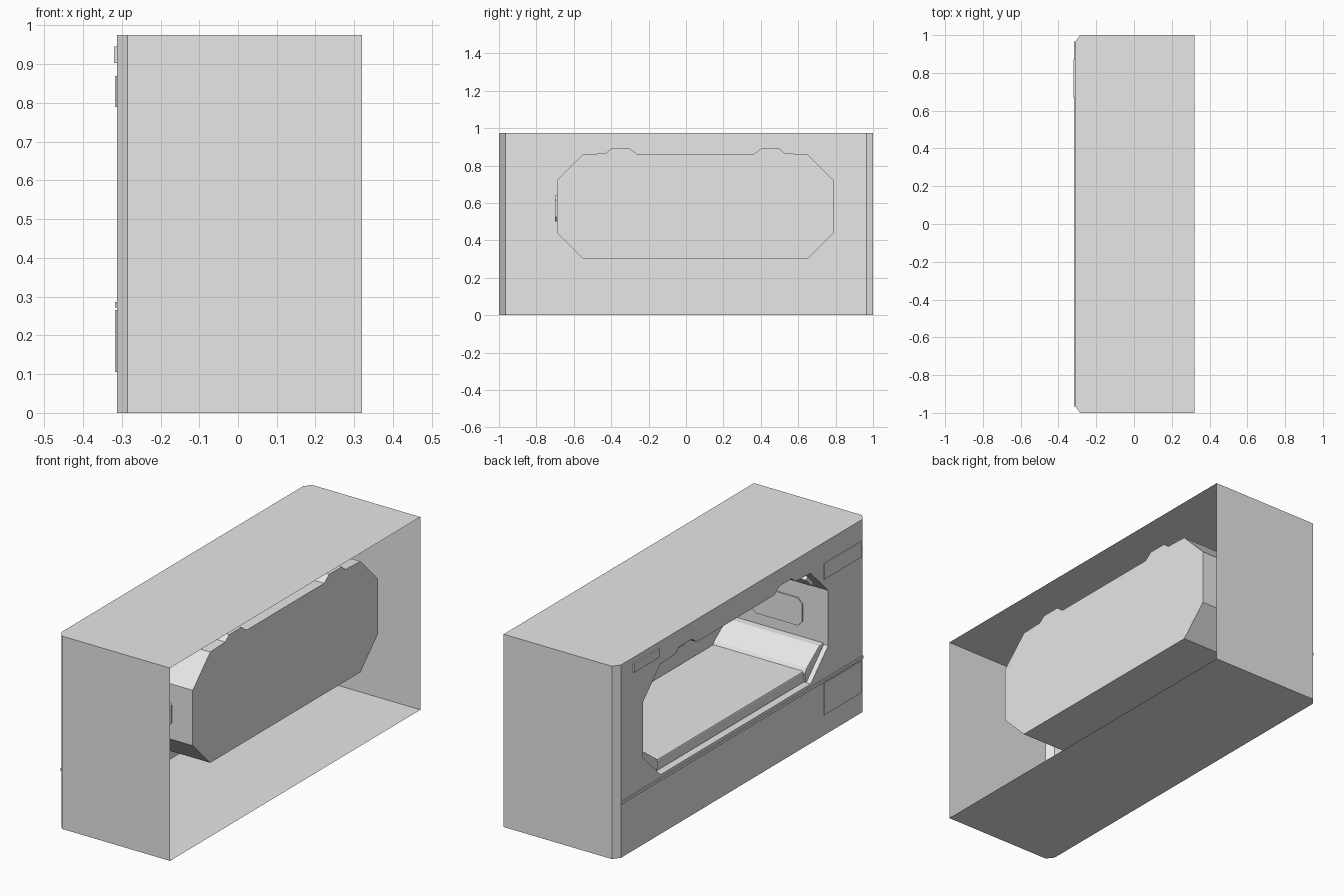
import bpy, bmesh, math
from mathutils import Matrix, Vector

cube = bpy.data.objects.get("Cube")
if cube:
    bpy.data.objects.remove(cube, do_unlink=True)

grey = bpy.data.materials.new("plain_grey")
grey.use_nodes = True
COLOUR = (0.8, 0.8, 0.8, 1)
grey.diffuse_color = COLOUR
grey.node_tree.nodes["Principled BSDF"].inputs["Base Color"].default_value = COLOUR

MID = 0.05          # middle of the alcove along y
FRONT = -0.312      # x of the pierced wall
BACK = 0.23         # x of the alcove back wall
HEIGHT = 0.975


def finish(name, bm, flip=False):
    bmesh.ops.recalc_face_normals(bm, faces=bm.faces)
    if flip:
        bmesh.ops.reverse_faces(bm, faces=bm.faces)
    mesh = bpy.data.meshes.new(name)
    bm.to_mesh(mesh)
    bm.free()
    mesh.materials.append(grey)
    obj = bpy.data.objects.new(name, mesh)
    bpy.context.collection.objects.link(obj)
    return obj


def place(axis, p, t):
    return (t, p[0], p[1]) if axis == "x" else (p[0], t, p[1])


def prism(name, pts, axis, start, end, caps=(True, True), flip=False):
    """Extrude a closed outline along an axis, with optional end caps."""
    bm = bmesh.new()
    a = [bm.verts.new(place(axis, p, start)) for p in pts]
    b = [bm.verts.new(place(axis, p, end)) for p in pts]
    for i in range(len(pts)):
        j = (i + 1) % len(pts)
        bm.faces.new((a[i], a[j], b[j], b[i]))
    for loop, wanted in zip((a, b), caps):
        if wanted:
            bm.faces.new(loop)
    return finish(name, bm, flip)


def rect(u0, u1, v0, v1):
    return [(u0, v0), (u1, v0), (u1, v1), (u0, v1)]


def cut_rect(u0, u1, v0, v1, c):
    """Rectangle with clipped corners."""
    return [(u0 + c, v0), (u1 - c, v0), (u1, v0 + c), (u1, v1 - c),
            (u1 - c, v1), (u0 + c, v1), (u0, v1 - c), (u0, v0 + c)]


def soften(obj, width):
    mod = obj.modifiers.new("soft_edges", "BEVEL")
    mod.width, mod.segments = width, 2
    mod.limit_method = "ANGLE"
    mod.angle_limit = math.radians(25)


# Alcove outline: clipped rectangle with two raised channels along its ceiling
half = [(0.60, 0.30), (0.74, 0.44), (0.74, 0.72), (0.60, 0.86),
        (0.48, 0.865), (0.45, 0.89), (0.35, 0.89), (0.31, 0.86)]
outline = [(MID + y, z) for y, z in half] + [(MID - y, z) for y, z in reversed(half)]

# Outer casing: thin shell, open on one long side, pierced on the other
bm = bmesh.new()
plan = [(0.32, -1), (-0.285, -1), (FRONT, -0.965), (FRONT, 0.965), (-0.285, 1), (0.32, 1)]
low = [bm.verts.new((x, y, 0)) for x, y in plan]
high = [bm.verts.new((x, y, HEIGHT)) for x, y in plan]
bm.faces.new(low)
bm.faces.new(high)
for i in (0, 1, 3, 4):
    bm.faces.new((low[i], low[i + 1], high[i + 1], high[i]))
hole = [bm.verts.new((FRONT, y, z)) for y, z in outline]
border = [low[2], low[3], high[3], high[2]]
edges = []
for loop in (border, hole):
    for i, v in enumerate(loop):
        w = loop[(i + 1) % len(loop)]
        edges.append(bm.edges.get((v, w)) or bm.edges.new((v, w)))
bmesh.ops.triangle_fill(bm, edges=edges, use_beauty=True, normal=Vector((-1, 0, 0)))
finish("outer_casing", bm)

# Alcove lining, open toward the pierced wall
prism("alcove_lining", outline, "x", FRONT, BACK, caps=(False, True), flip=True)

# Mattress and the sloping pads at its two ends
bed = prism("mattress", rect(MID - 0.60, MID + 0.60, 0.302, 0.36), "x", -0.28, BACK - 0.002)
soften(bed, 0.006)
pad = [(0.595, 0.305), (0.585, 0.355), (0.60, 0.375), (0.70, 0.448),
       (0.738, 0.45), (0.738, 0.44), (0.602, 0.304)]
for name, s in (("head_pad", -1), ("foot_pad", 1)):
    soften(prism(name, [(MID + s * y, z) for y, z in pad], "x", -0.29, BACK - 0.002), 0.005)

# Panels inside the alcove
prism("end_wall_panel", cut_rect(-0.17, 0.115, 0.50, 0.64, 0.025), "y", -0.70, -0.684)
prism("back_wall_panel", cut_rect(-0.33, 0.43, 0.45, 0.735, 0.03), "x", BACK - 0.008, BACK - 0.0005)

# Reading lamp on the upper slope at the head end
bm = bmesh.new()
turn = Matrix.Translation((-0.22, -0.605, 0.787)) @ Matrix.Rotation(math.radians(45), 4, "X")
bmesh.ops.create_cube(bm, size=1, matrix=turn @ Matrix.Diagonal((0.10, 0.07, 0.022, 1)))
soften(finish("reading_lamp", bm), 0.004)

# Trim strip and thin plates on the outside of the pierced wall
for name, y0, y1, z0, z1, out in (
        ("trim_strip", -0.965, 0.965, 0.272, 0.286, 0.005),
        ("lower_plate", -0.95, -0.655, 0.105, 0.265, 0.005),
        ("upper_plate", -0.95, -0.655, 0.79, 0.87, 0.005),
        ("small_plate", 0.67, 0.87, 0.903, 0.945, 0.008)):
    prism(name, rect(y0, y1, z0, z1), "x", FRONT - out, FRONT + 0.001)
